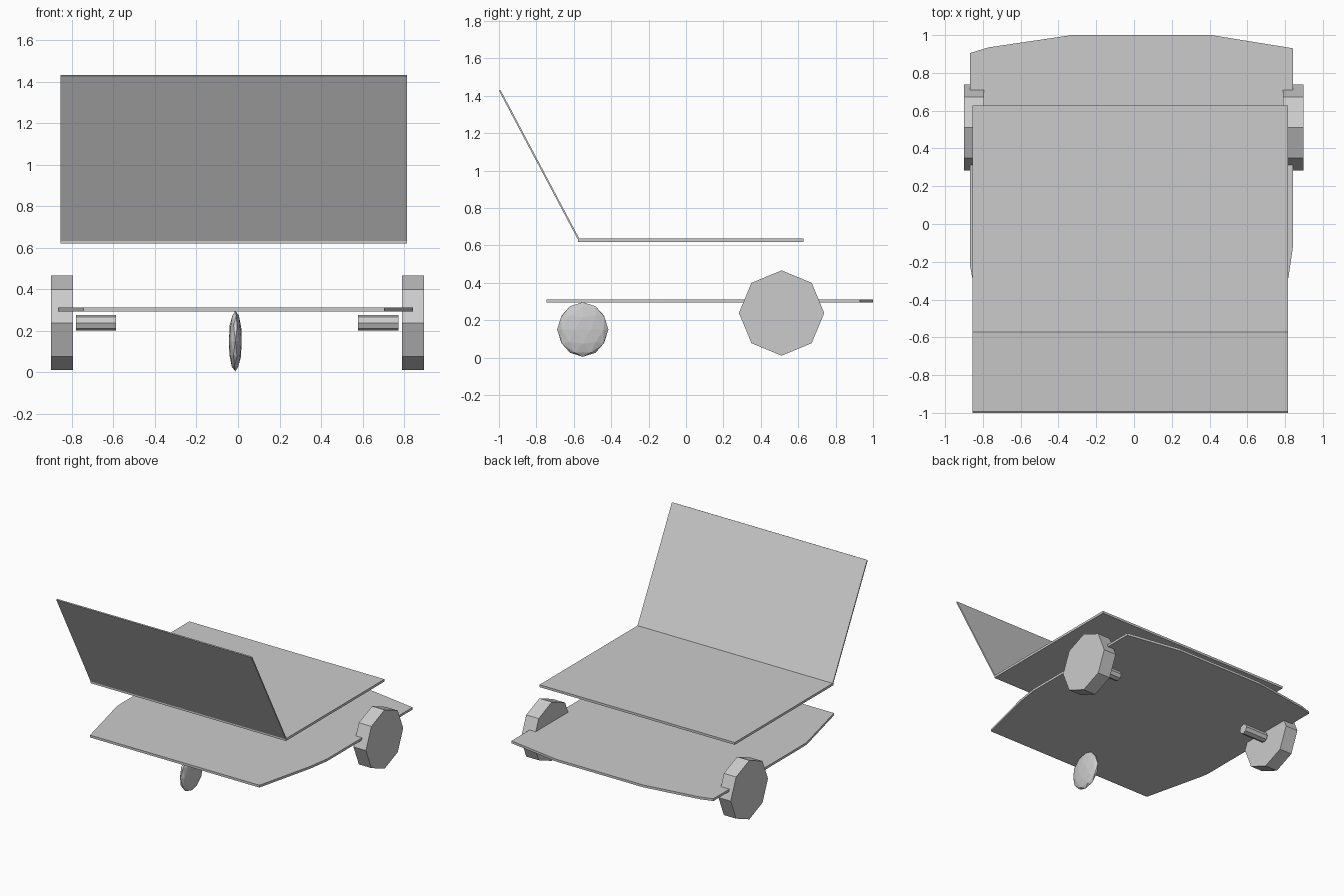
import bpy, bmesh, math
from mathutils import Matrix

if "Cube" in bpy.data.objects:
    bpy.data.objects.remove(bpy.data.objects["Cube"])


def make_object(name, bm):
    bmesh.ops.recalc_face_normals(bm, faces=bm.faces)
    mesh = bpy.data.meshes.new(name)
    bm.to_mesh(mesh)
    bm.free()
    obj = bpy.data.objects.new(name, mesh)
    bpy.context.collection.objects.link(obj)
    return obj


def extrude_profile(name, points, vec):
    bm = bmesh.new()
    face = bm.faces.new([bm.verts.new(p) for p in points])
    new = bmesh.ops.extrude_face_region(bm, geom=[face], use_keep_orig=True)
    verts = [v for v in new["geom"] if isinstance(v, bmesh.types.BMVert)]
    bmesh.ops.translate(bm, verts=verts, vec=vec)
    return make_object(name, bm)


def x_cylinder(name, x0, x1, y, z, radius, sides=8):
    ring = [(x0, y + radius * math.sin(2 * math.pi * i / sides),
             z + radius * math.cos(2 * math.pi * i / sides)) for i in range(sides)]
    return extrude_profile(name, ring, (x1 - x0, 0, 0))


# Base plate with tapered front and bowed rear edge
outline = [(-0.745, -0.745), (0.705, -0.745), (0.818, -0.28), (0.843, -0.11),
           (0.843, 0.93), (0.41, 1.0), (-0.33, 1.0), (-0.77, 0.935),
           (-0.868, 0.905), (-0.868, -0.22), (-0.857, -0.28)]
extrude_profile("base_plate", [(x, y, 0.293) for x, y in outline], (0, 0, 0.018))

# Upper plate
seat = [(-0.856, -0.578), (0.815, -0.578), (0.815, 0.627), (-0.856, 0.627)]
extrude_profile("seat", [(x, y, 0.619) for x, y in seat], (0, 0, 0.018))

# Thin slanted back panel
back = [(-0.579, 0.633), (-0.571, 0.637), (-0.992, 1.431), (-1.0, 1.427)]
extrude_profile("back_panel", [(-0.856, y, z) for y, z in back], (1.671, 0, 0))

# Octagonal wheels and their stub axles
for side, wheel, axle in (("left", (-0.90, -0.795), (-0.781, -0.587)),
                          ("right", (0.79, 0.897), (0.578, 0.772))):
    x_cylinder(side + "_wheel", *wheel, 0.511, 0.238, 0.228)
    x_cylinder(side + "_axle", *axle, 0.511, 0.238, 0.038)

# Flattened caster
bm = bmesh.new()
bmesh.ops.create_icosphere(bm, subdivisions=2, radius=1.0)
bmesh.ops.transform(bm, verts=bm.verts,
                    matrix=Matrix.Translation((-0.013, -0.552, 0.150))
                    @ Matrix.Diagonal((0.032, 0.137, 0.146, 1)))
make_object("caster", bm)
